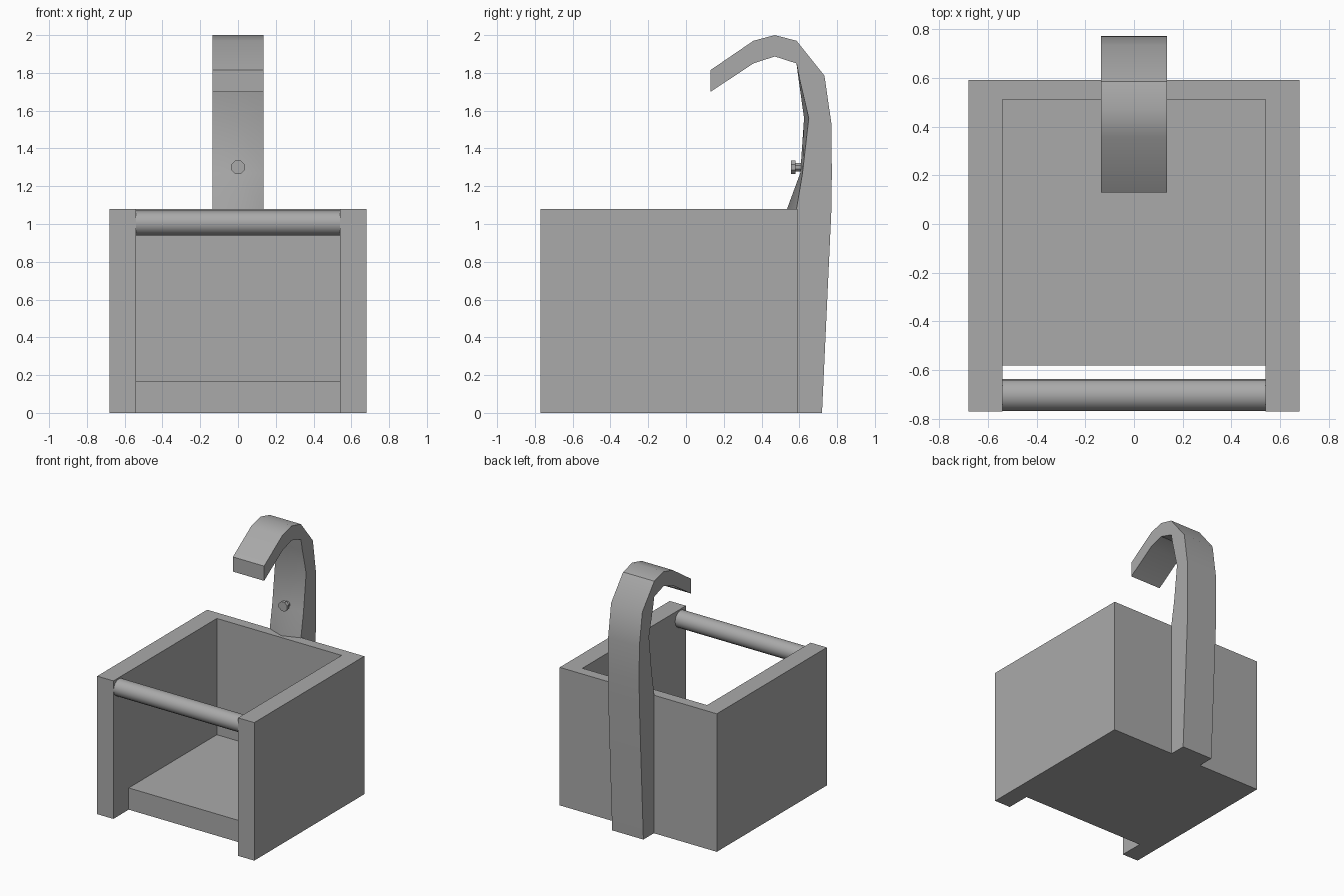
import bpy, bmesh, math

if "Cube" in bpy.data.objects:
    bpy.data.objects.remove(bpy.data.objects["Cube"])

mat = bpy.data.materials.new("mid grey")
mat.diffuse_color = (0.4, 0.4, 0.4, 1)
mat.use_nodes = True
mat.node_tree.nodes["Principled BSDF"].inputs["Base Color"].default_value = mat.diffuse_color


def finish(name, bm, angle=35):
    bmesh.ops.recalc_face_normals(bm, faces=bm.faces[:])
    me = bpy.data.meshes.new(name)
    bm.to_mesh(me)
    bm.free()
    ob = bpy.data.objects.new(name, me)
    bpy.context.collection.objects.link(ob)
    me.materials.append(mat)
    bpy.ops.object.select_all(action='DESELECT')
    ob.select_set(True)
    bpy.context.view_layer.objects.active = ob
    bpy.ops.object.shade_smooth_by_angle(angle=math.radians(angle))
    return ob


def loft(name, sections):
    """Skin a list of equal-length closed cross-sections and cap the ends."""
    bm = bmesh.new()
    rings = [[bm.verts.new(p) for p in s] for s in sections]
    n = len(rings[0])
    for a, b in zip(rings, rings[1:]):
        for i in range(n):
            j = (i + 1) % n
            bm.faces.new((a[i], a[j], b[j], b[i]))
    bm.faces.new(rings[0])
    bm.faces.new(rings[-1])
    return finish(name, bm)


def prism(name, outline, z0, z1):
    return loft(name, [[(x, y, z) for x, y in outline] for z in (z0, z1)])


def rod_y(name, r, y0, y1, z, sides):
    ring = [(r * math.cos(math.tau * (i + .5) / sides),
             r * math.sin(math.tau * (i + .5) / sides)) for i in range(sides)]
    return loft(name, [[(a, y, z + b) for a, b in ring] for y in (y0, y1)])


# Open-fronted U of walls
prism("walls", [(-.68, -.77), (-.54, -.77), (-.54, .51), (.54, .51),
                (.54, -.77), (.68, -.77), (.68, .59), (-.68, .59)], 0, 1.08)

# Thick floor, set back from the front
prism("floor", [(-.54, -.58), (.54, -.58), (.54, .51), (-.54, .51)], 0, .17)

# Front crossbar
R = .066
circle = [(R * math.cos(math.tau * i / 16), R * math.sin(math.tau * i / 16))
          for i in range(16)]
loft("front_bar", [[(x, -.702 + a, 1.005 + b) for a, b in circle]
                   for x in (-.545, .545)])

# Back post curling into a hook: outer y,z / inner edge y,z / inner ridge y
W = .135
stations = [
    (.72, 0, .585, 0, .56),
    (.77, 1.08, .585, 1.08, .535),
    (.772, 1.27, .617, 1.27, .605),
    (.77, 1.53, .65, 1.56, .625),
    (.733, 1.785, .603, 1.76, .597),
    (.585, 1.97, .585, 1.85, .585),
    (.47, 2.0, .47, 1.887, .47),
    (.357, 1.97, .357, 1.85, .357),
    (.13, 1.815, .13, 1.70, .13),
]
loft("hook_post", [[(-W, oy, oz), (W, oy, oz), (W, iy, iz), (0, cy, iz), (-W, iy, iz)]
                   for oy, oz, iy, iz, cy in stations])

# Small peg on the post
rod_y("peg_stem", .024, .575, .63, 1.30, 8)
rod_y("peg_head", .039, .555, .58, 1.30, 8)
